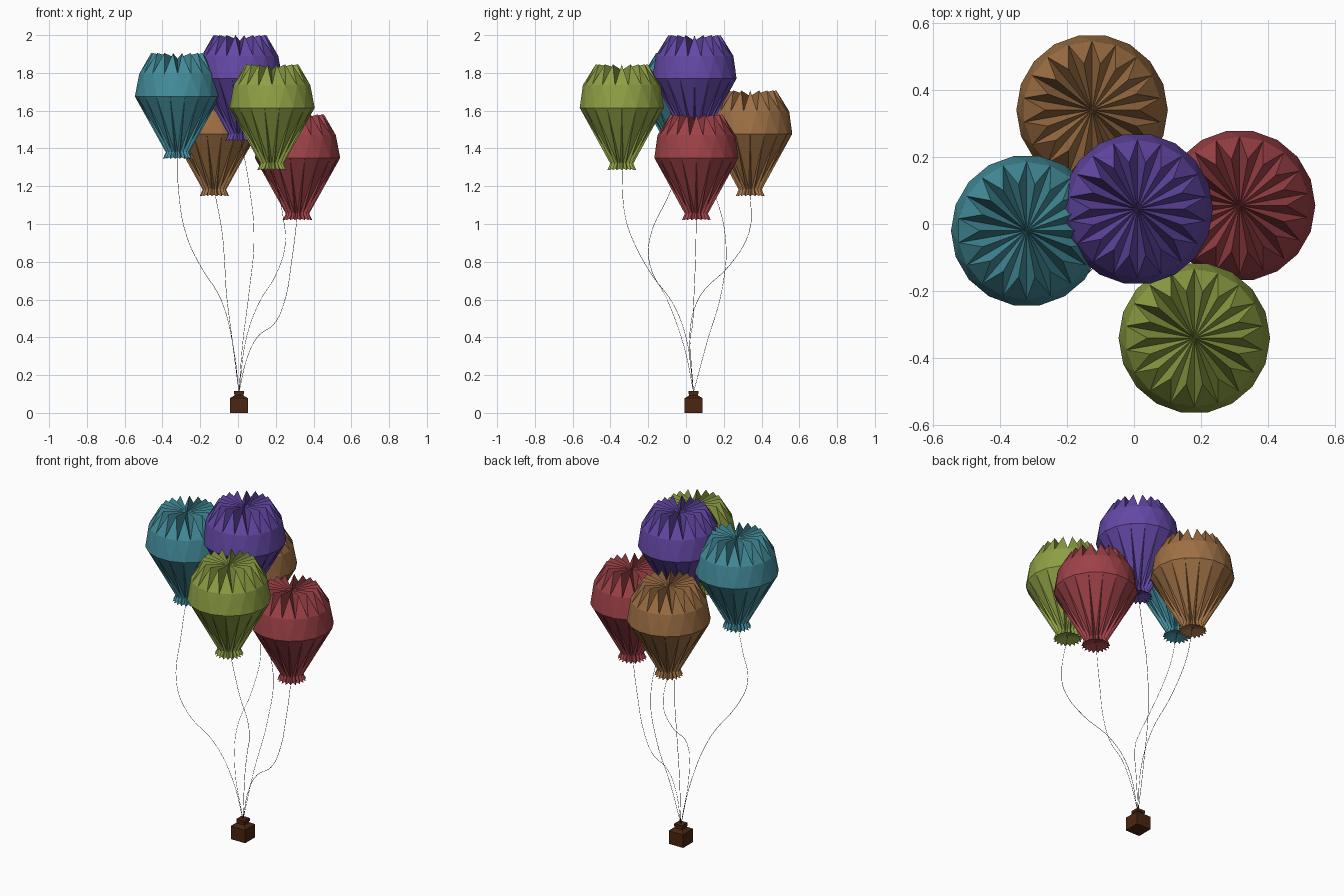
import bpy, bmesh, math
from mathutils import Vector

if "Cube" in bpy.data.objects:
    bpy.data.objects.remove(bpy.data.objects["Cube"])

N = 18  # pleats around each balloon
STEP = 2 * math.pi / N


def material(name, r, g, b):
    m = bpy.data.materials.new(name)
    lin = [((c / 255 + 0.055) / 1.055) ** 2.4 for c in (r, g, b)]
    m.diffuse_color = (*lin, 1)
    m.use_nodes = True
    m.node_tree.nodes["Principled BSDF"].inputs["Base Color"].default_value = m.diffuse_color
    return m


def mesh_object(name, bm, mat):
    bmesh.ops.recalc_face_normals(bm, faces=bm.faces[:])
    me = bpy.data.meshes.new(name)
    bm.to_mesh(me)
    bm.free()
    me.materials.append(mat)
    ob = bpy.data.objects.new(name, me)
    bpy.context.collection.objects.link(ob)
    return ob


def balloon(name, mat, loc):
    """Folded paper balloon; loc is the centre of its mouth."""
    bm = bmesh.new()

    def ring(r, z, shift=0.0):
        return [bm.verts.new((r * math.cos((i + shift) * STEP),
                              r * math.sin((i + shift) * STEP), z)) for i in range(N)]

    top = bm.verts.new((0, 0, 0.53))
    peak = ring(0.14, 0.56)              # crown points
    shoulder = ring(0.206, 0.45, 0.5)
    belly = ring(0.226, 0.33)
    neck_out = ring(0.062, 0.035)
    neck_in = ring(0.046, 0.04, 0.5)
    hem_out = ring(0.078, 0.0)
    hem_in = ring(0.063, 0.008, 0.5)
    mouth = bm.verts.new((0, 0, 0.025))
    for i in range(N):
        j = (i + 1) % N
        for f in (
            # crown pleats
            (top, peak[i], shoulder[i]), (top, shoulder[i], peak[j]),
            # diamond bands
            (peak[j], shoulder[i], shoulder[j]), (shoulder[i], belly[j], shoulder[j]),
            (shoulder[i], belly[i], belly[j]),
            # long pleats down to the neck
            (belly[i], neck_in[i], belly[j]),
            (belly[i], neck_out[i], neck_in[i]), (belly[j], neck_in[i], neck_out[j]),
            # ruffled hem
            (neck_out[i], hem_out[i], hem_in[i], neck_in[i]),
            (neck_in[i], hem_in[i], hem_out[j], neck_out[j]),
            # closed mouth
            (mouth, hem_in[i], hem_out[i]), (mouth, hem_out[j], hem_in[i]),
        ):
            bm.faces.new(f)
    mesh_object(name, bm, mat).location = loc


def string(name, mat, points):
    cu = bpy.data.curves.new(name, 'CURVE')
    cu.dimensions = '3D'
    cu.bevel_depth = 0.0011
    cu.bevel_resolution = 0
    cu.resolution_u = 5
    sp = cu.splines.new('BEZIER')
    sp.bezier_points.add(len(points) - 1)
    for bp, p in zip(sp.bezier_points, points):
        bp.co = Vector(p)
        bp.handle_left_type = bp.handle_right_type = 'AUTO'
    cu.materials.append(mat)
    bpy.context.collection.objects.link(bpy.data.objects.new(name, cu))


dark = material("string grey", 50, 50, 52)
wood = material("dark brown", 74, 38, 16)
KNOT = (0.005, 0.04, 0.11)

# name, colour, mouth centre, string points on the way down
sets = [
    ("teal", (68, 142, 156), (-0.32, -0.02, 1.345),
     [(-0.315, -0.08, 1.18), (-0.27, -0.19, 0.93), (-0.2, -0.19, 0.78),
      (-0.09, -0.10, 0.6), (-0.025, -0.01, 0.35)]),
    ("purple", (100, 72, 166), (0.01, 0.045, 1.44),
     [(0.06, 0.14, 1.2), (0.085, 0.21, 0.92), (0.06, 0.19, 0.65), (0.025, 0.11, 0.37)]),
    ("olive", (142, 160, 68), (0.18, -0.34, 1.285),
     [(0.24, -0.32, 1.03), (0.25, -0.27, 0.89), (0.2, -0.18, 0.73),
      (0.11, -0.07, 0.58), (0.045, 0.0, 0.4)]),
    ("red", (158, 66, 72), (0.315, 0.055, 1.02),
     [(0.285, 0.05, 0.81), (0.24, 0.04, 0.57), (0.19, 0.035, 0.47),
      (0.11, 0.025, 0.41), (0.055, 0.025, 0.31)]),
    ("brown", (158, 112, 68), (-0.125, 0.34, 1.147),
     [(-0.085, 0.335, 0.96), (-0.07, 0.23, 0.78), (-0.06, 0.075, 0.62),
      (-0.035, 0.02, 0.42)]),
]
for name, rgb, loc, pts in sets:
    balloon(name + "_balloon", material(name + " paper", *rgb), loc)
    start = (loc[0], loc[1], loc[2] + 0.03)
    string(name + "_string", dark, [start] + pts + [KNOT])

# weight: square block with sloped shoulders and a small cap
bm = bmesh.new()
profile = [(0.047, 0), (0.047, 0.078), (0.024, 0.092), (0.024, 0.1), (0.026, 0.1), (0.026, 0.117)]
rings = [[bm.verts.new((sx * h, sy * h, z)) for sx, sy in ((-1, -1), (1, -1), (1, 1), (-1, 1))]
         for h, z in profile]
for a, b in zip(rings, rings[1:]):
    for i in range(4):
        j = (i + 1) % 4
        bm.faces.new((a[i], a[j], b[j], b[i]))
bm.faces.new(rings[0])
bm.faces.new(rings[-1])
mesh_object("weight", bm, wood).location = (0.005, 0.04, 0)
